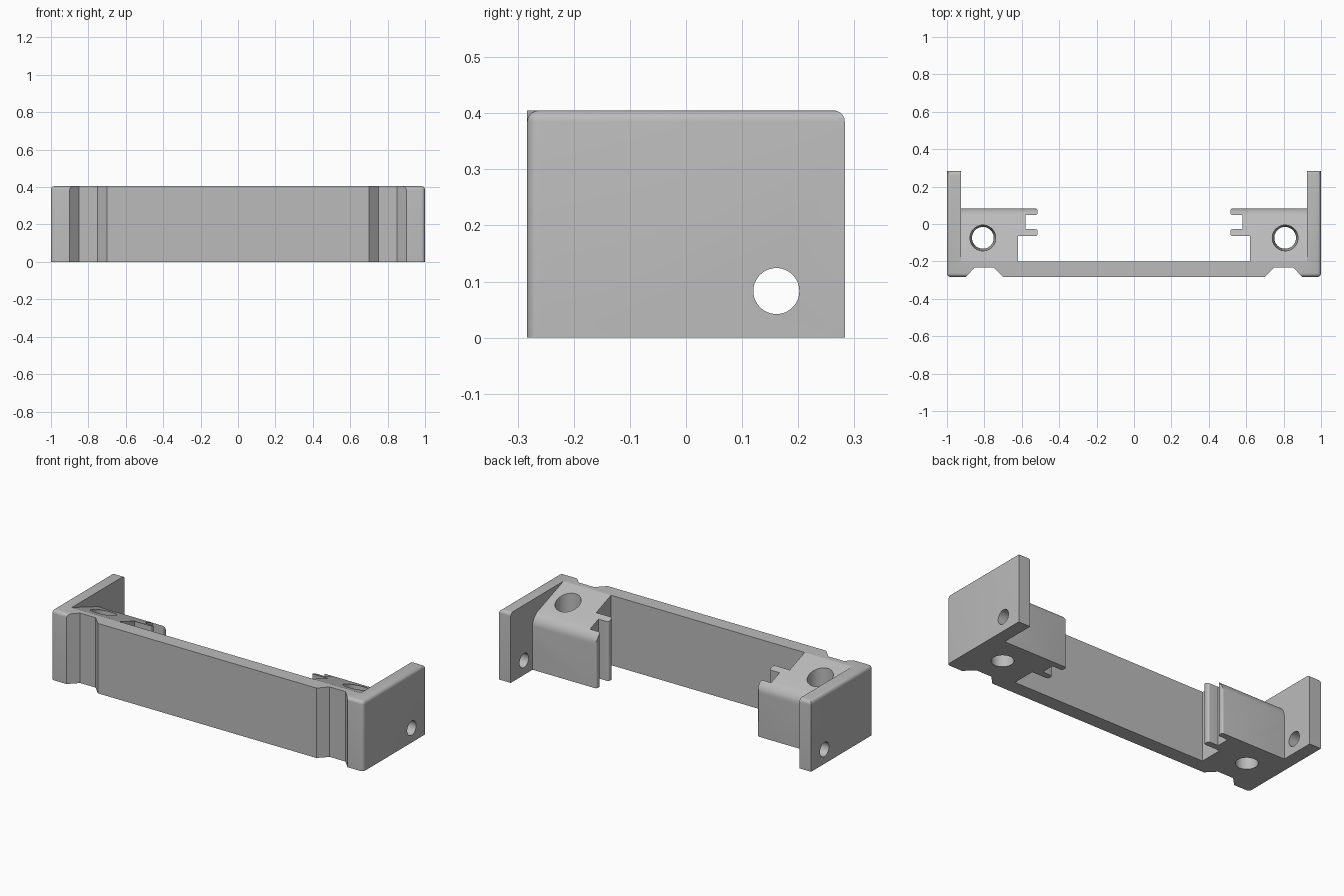
import bpy, bmesh, math
from mathutils import Matrix, Vector

old = bpy.data.objects.get("Cube")
if old:
    bpy.data.objects.remove(old, do_unlink=True)

grey = bpy.data.materials.new("light_grey")
grey.use_nodes = True
grey.diffuse_color = (0.5, 0.5, 0.5, 1)
grey.node_tree.nodes["Principled BSDF"].inputs["Base Color"].default_value = (0.5, 0.5, 0.5, 1)

HEIGHT, DEPTH, INNER = 0.405, 0.283, 0.925


def make_object(name, bm):
    bmesh.ops.recalc_face_normals(bm, faces=bm.faces[:])
    mesh = bpy.data.meshes.new(name)
    bm.to_mesh(mesh)
    bm.free()
    mesh.materials.append(grey)
    obj = bpy.data.objects.new(name, mesh)
    bpy.context.collection.objects.link(obj)
    return obj


def extrude(points, offset):
    bm = bmesh.new()
    face = bm.faces.new([bm.verts.new(p) for p in points])
    result = bmesh.ops.extrude_face_region(bm, geom=[face])
    moved = [v for v in result["geom"] if isinstance(v, bmesh.types.BMVert)]
    bmesh.ops.translate(bm, verts=moved, vec=offset)
    return bm


def round_edges(bm, rule, radius, segments=5):
    picked = [e for e in bm.edges if rule(e.verts[0].co, e.verts[1].co)]
    bmesh.ops.bevel(bm, geom=picked, offset=radius, segments=segments,
                    profile=0.5, affect='EDGES')


def cylinder(name, bottom, top, length, matrix):
    bm = bmesh.new()
    bmesh.ops.create_cone(bm, cap_ends=True, segments=48, radius1=bottom,
                          radius2=top, depth=length, matrix=matrix)
    return make_object(name, bm)


def select(obj):
    bpy.ops.object.select_all(action='DESELECT')
    obj.select_set(True)
    bpy.context.view_layer.objects.active = obj


def cut(obj, cutter, operation='DIFFERENCE'):
    cutter.hide_render = True
    mod = obj.modifiers.new("cut", 'BOOLEAN')
    mod.operation, mod.object, mod.solver = operation, cutter, 'EXACT'
    select(obj)
    bpy.ops.object.modifier_apply(modifier=mod.name)
    bpy.data.objects.remove(cutter, do_unlink=True)


def finish(obj):
    select(obj)
    bpy.ops.object.shade_smooth_by_angle(angle=math.radians(30))


# Front plate with its grooves and the two side wings, as one plan profile
half = [(0.70, -DEPTH), (0.75, -0.232), (0.85, -0.232), (0.90, -DEPTH),
        (1, -DEPTH), (1, DEPTH), (INNER, DEPTH), (INNER, -0.2)]
plan = half + [(-x, y) for x, y in reversed(half)]
bm = extrude([(x, y, 0) for x, y in plan], (0, 0, HEIGHT))


def wing_edge(a, b):
    # Outer top, outer front, front top and back top edges of each wing
    top = min(a.z, b.z) > HEIGHT - 0.001
    outer = min(abs(a.x), abs(b.x)) > 0.999
    front = max(a.y, b.y) < -DEPTH + 0.001
    back = min(a.y, b.y) > DEPTH - 0.001
    wing = min(abs(a.x), abs(b.x)) > 0.89 and a.x * b.x > 0
    return (top and outer) or (outer and front) or (top and wing and (front or back))


round_edges(bm, wing_edge, 0.02)
frame = make_object("front_plate_and_wings", bm)
cut(frame, cylinder("wing_hole", 0.041, 0.041, 3,
                    Matrix.Translation((0, 0.161, 0.083)) @ Matrix.Rotation(math.pi / 2, 4, 'Y')))
finish(frame)

# Mounting block: plan with two prongs and a slot between them
BACK, TIP = 0.083, 0.515
block_plan = [(INNER, -0.2), (INNER, BACK), (TIP, BACK), (TIP, 0.048), (0.58, 0.048),
              (0.58, -0.028), (TIP, -0.028), (TIP, -0.064), (0.62, -0.064), (0.62, -0.2)]
bm = extrude([(x, y, 0) for x, y in block_plan], (0, 0, 0.5))
round_edges(bm, lambda a, b: abs(a.z - b.z) > 0.1 and a.x < TIP + 0.001, 0.012, 4)
block = make_object("left_mounting_block", bm)

# Sloping top with a rounded back edge
slope_end = HEIGHT - 0.36 * (BACK + 0.2)
side = [(-0.2, -0.1), (BACK, -0.1), (BACK, slope_end), (-0.2, HEIGHT)]
bm = extrude([(0.3, y, z) for y, z in side], (0.9, 0, 0))
round_edges(bm, lambda a, b: min(a.y, b.y) > BACK - 0.001 and min(a.z, b.z) > 0, 0.05, 8)
cut(block, make_object("slope_cutter", bm), 'INTERSECT')

# Tapered vertical screw hole
cut(block, cylinder("screw_hole", 0.058, 0.07, 0.4, Matrix.Translation((0.808, -0.074, 0.195))))
finish(block)

# Mirrored block on the other side
mesh = block.data.copy()
mesh.transform(Matrix.Scale(-1, 4, Vector((1, 0, 0))))
mesh.flip_normals()
other = bpy.data.objects.new("right_mounting_block", mesh)
bpy.context.collection.objects.link(other)
